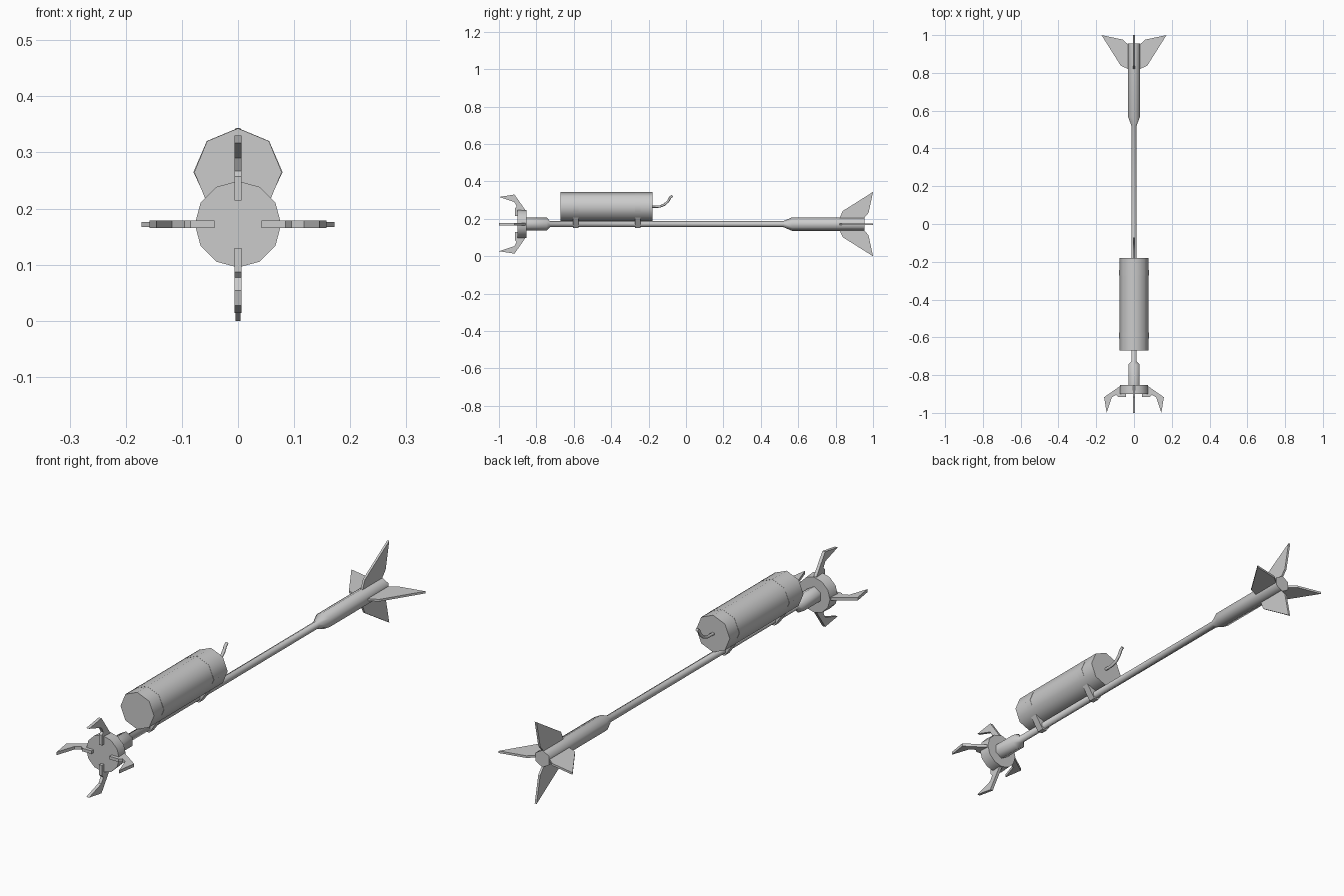
import bpy, bmesh, math
from mathutils import Vector

if "Cube" in bpy.data.objects:
    bpy.data.objects.remove(bpy.data.objects["Cube"])

AXIS_Z = 0.172
grey = bpy.data.materials.new("plain grey")
grey.diffuse_color = (0.6, 0.6, 0.6, 1)
grey.use_nodes = True
grey.node_tree.nodes["Principled BSDF"].inputs["Base Color"].default_value = grey.diffuse_color


def finish(name, bm, smooth=None):
    bmesh.ops.recalc_face_normals(bm, faces=bm.faces)
    me = bpy.data.meshes.new(name)
    bm.to_mesh(me)
    bm.free()
    me.materials.append(grey)
    ob = bpy.data.objects.new(name, me)
    bpy.context.collection.objects.link(ob)
    if smooth:
        bpy.ops.object.select_all(action='DESELECT')
        ob.select_set(True)
        bpy.context.view_layer.objects.active = ob
        bpy.ops.object.shade_smooth_by_angle(angle=math.radians(smooth))
    return ob


def loft(name, rings, smooth=None):
    """Closed skin through rings of points with equal counts."""
    bm = bmesh.new()
    vs = [[bm.verts.new(p) for p in r] for r in rings]
    n = len(vs[0])
    for a, b in zip(vs, vs[1:]):
        for i in range(n):
            j = (i + 1) % n
            bm.faces.new((a[i], a[j], b[j], b[i]))
    bm.faces.new(vs[0])
    bm.faces.new(vs[-1])
    return finish(name, bm, smooth)


def turned(name, profile, sides, z, smooth):
    """Body turned about the y direction, one corner upward; profile is (y, radius)."""
    angs = [2 * math.pi * i / sides for i in range(sides)]
    return loft(name, [[(r * math.sin(a), y, z + r * math.cos(a)) for a in angs]
                       for y, r in profile], smooth)


def radial_plate(name, outline, half):
    """Four flat plates around the shaft; outline is (radius, y)."""
    for k in range(4):
        c, s = math.cos(k * math.pi / 2), math.sin(k * math.pi / 2)
        loft(f"{name}_{k + 1}", [[(r * s + t * c, y, AXIS_Z + r * c - t * s) for r, y in outline]
                                 for t in (-half, half)])


# Shaft with thick tail section and front collar
turned("shaft", [(-0.86, 0.035), (-0.745, 0.035), (-0.727, 0.016), (0.52, 0.016),
                 (0.567, 0.036), (0.955, 0.036)], 6, AXIS_Z, 65)

# Head disc
turned("head_disc", [(-0.90, 0.077), (-0.852, 0.074)], 12, AXIS_Z, 35)

# Grappling claws
radial_plate("claw", [(0.042, -0.915), (0.085, -0.915), (0.095, -0.905), (0.118, -0.918),
                      (0.145, -1.0), (0.158, -0.917), (0.065, -0.852), (0.042, -0.852)], 0.0065)

# Tail fins
radial_plate("tail_fin", [(0.01, 0.82), (0.03, 0.82), (0.07, 0.838), (0.172, 1.0),
                          (0.06, 0.976), (0.03, 0.95), (0.01, 0.95)], 0.0045)

# Charge canister
turned("canister", [(-0.67, 0.078), (-0.18, 0.078)], 8, 0.265, 50)

# Straps holding the canister to the shaft
half = [(0.0, 0.3435), (0.0555, 0.3205), (0.0795, 0.265), (0.064, 0.232), (0.019, 0.163), (0.010, 0.151)]
outline = half + [(-x, z) for x, z in reversed(half[1:])]
for i, y in enumerate((-0.59, -0.258)):
    loft(f"strap_{i + 1}", [[(x, y + d, z) for x, z in outline] for d in (-0.015, 0.015)], 50)

# Bent fuse
path = [Vector((0, y, z)) for y, z in
        [(-0.19, 0.265), (-0.14, 0.266), (-0.115, 0.276), (-0.095, 0.295), (-0.084, 0.315), (-0.073, 0.323)]]
rings = []
for i, p in enumerate(path):
    t = (path[min(i + 1, len(path) - 1)] - path[max(i - 1, 0)]).normalized()
    up = Vector((1, 0, 0)).cross(t)
    rings.append([p + 0.0065 * (math.cos(a) * up + math.sin(a) * Vector((1, 0, 0)))
                  for a in [math.pi / 3 * k for k in range(6)]])
loft("fuse", rings, 65)
